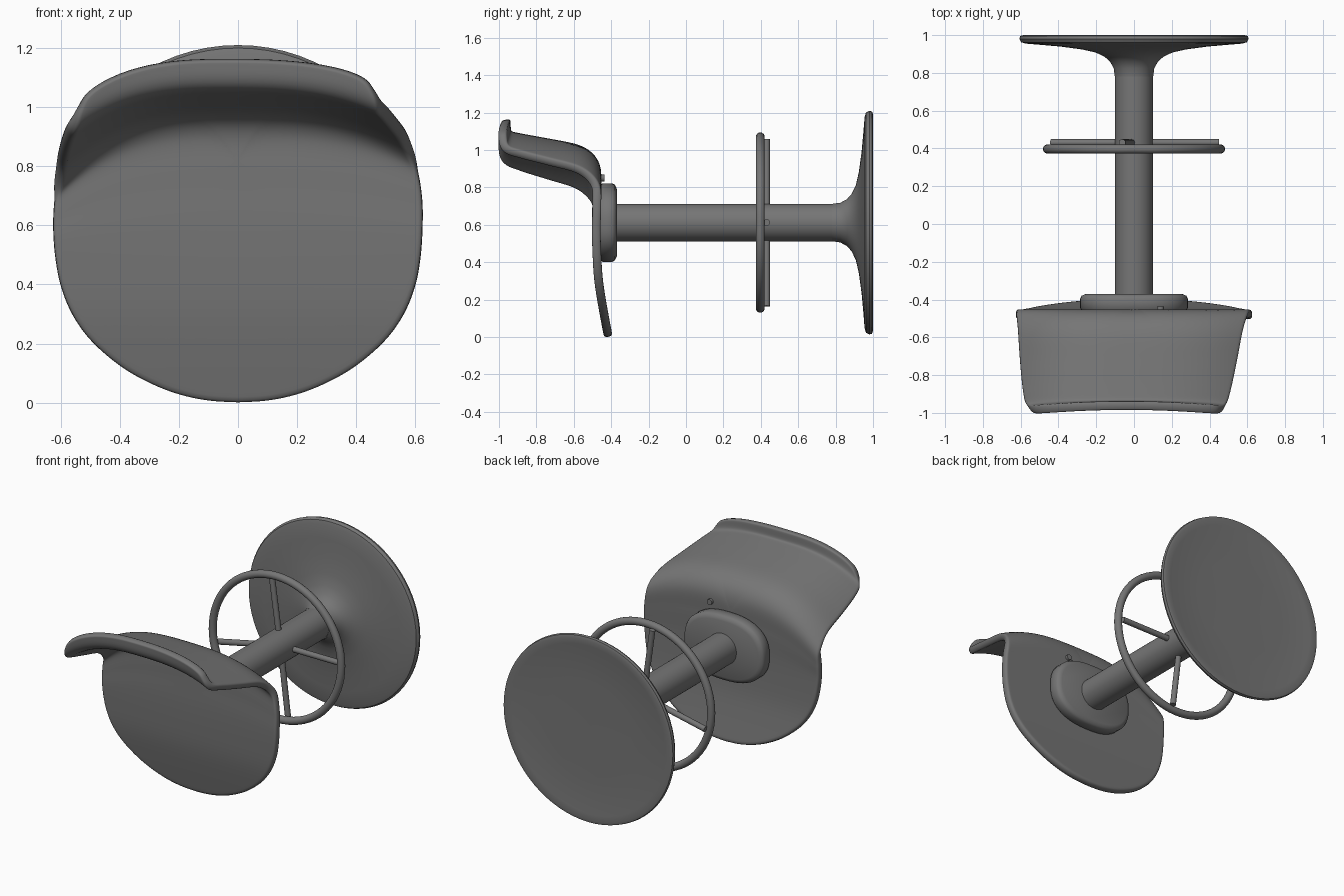
import bpy, bmesh, math
from mathutils import Vector, Matrix

if "Cube" in bpy.data.objects:
    bpy.data.objects.remove(bpy.data.objects["Cube"], do_unlink=True)

AXIS_Z = 0.612

grey = bpy.data.materials.new("mid grey")
grey.use_nodes = True
colour = (0.18, 0.18, 0.18, 1)
grey.diffuse_color = colour
grey.node_tree.nodes["Principled BSDF"].inputs["Base Color"].default_value = colour


def finish(name, bm, angle=40):
    bmesh.ops.recalc_face_normals(bm, faces=bm.faces)
    mesh = bpy.data.meshes.new(name)
    bm.to_mesh(mesh)
    bm.free()
    mesh.materials.append(grey)
    ob = bpy.data.objects.new(name, mesh)
    bpy.context.collection.objects.link(ob)
    bpy.ops.object.select_all(action='DESELECT')
    ob.select_set(True)
    bpy.context.view_layer.objects.active = ob
    bpy.ops.object.shade_smooth_by_angle(angle=math.radians(angle))
    return ob


def spline(pts, t):
    """Smooth curve through 2D points, one unit of t per point."""
    n = len(pts) - 1
    i = max(0, min(int(t), n - 1))
    f = t - i
    b, c = Vector(pts[i]), Vector(pts[i + 1])
    a = Vector(pts[i - 1]) if i > 0 else 2 * b - c
    d = Vector(pts[i + 2]) if i + 2 <= n else 2 * c - b
    return b + 0.5 * f * (c - a + f * (2*a - 5*b + 4*c - d + f * (3*b - a - 3*c + d)))


def smooth(a, b, x):
    k = max(0, min(1, (x - a) / (b - a)))
    return k * k * (3 - 2 * k)


def loft(bm, rings):
    """Join closed rings of points with quads and return the vertex rings."""
    loops = [[bm.verts.new(p) for p in ring] for ring in rings]
    n = len(loops[0])
    for a, b in zip(loops, loops[1:]):
        for i in range(n):
            j = (i + 1) % n
            bm.faces.new((a[i], a[j], b[j], b[i]))
    return loops


def lathe(name, profile, segs=72, cap=True, widen=1):
    """Turn (radius, y) points about the stool's axis."""
    bm = bmesh.new()
    turn = [2 * math.pi * i / segs for i in range(segs)]
    loops = loft(bm, [[(widen * r * math.cos(a), y, AXIS_Z + r * math.sin(a)) for a in turn]
                      for r, y in profile])
    if cap:
        bm.faces.new(loops[0])
        bm.faces.new(loops[-1])
    return finish(name, bm)


def rod(name, radius, depth, place):
    bm = bmesh.new()
    bmesh.ops.create_cone(bm, cap_ends=True, segments=16, radius1=radius, radius2=radius,
                          depth=depth, matrix=place)
    return finish(name, bm)


# Seat shell: a flat outline (half width, path position) bent along a side path
path = [(-.415, 0), (-.445, .16), (-.468, .31), (-.477, .46), (-.48, .61), (-.477, .77),
        (-.484, .92), (-.562, 1.0), (-.73, 1.037), (-.88, 1.065), (-.96, 1.088), (-.978, 1.163)]
outline = [(0, 0), (.1, .04), (.2, .17), (.3, .41), (.4, .77), (.495, 1.3), (.56, 1.9),
           (.6, 2.55), (.618, 3.2), (.625, 4), (.625, 5), (.612, 6), (.59, 7), (.568, 8),
           (.545, 9), (.525, 9.9), (.5, 10.6), (.44, 11), (.2, 11), (0, 11)]


def seat_point(x, t):
    y, z = spline(path, t)
    droop = 0.1 if x > 0 else 0.18
    z -= droop * smooth(2.8, 6.8, t) * abs(x / 0.56) ** 2.8
    y += 0.015 * smooth(9, 11, t) * (1 - (x / 0.4) ** 2)
    return (x - 0.04 * smooth(4.5, 10, t), y, z)


steps = 4 * (len(outline) - 1)
half = [spline(outline, i / 4) for i in range(steps + 1)]
edge = half + [Vector((-p.x, p.y)) for p in reversed(half[1:-1])]
mid = Vector((0, 5.3))
scales = [i / 16 for i in range(1, 16)] + [0.975, 1]
bm = bmesh.new()
loops = loft(bm, [[seat_point(*(mid + (p - mid) * s)) for p in edge] for s in scales])
hub = bm.verts.new(seat_point(*mid))
for i, v in enumerate(loops[0]):
    bm.faces.new((hub, v, loops[0][(i + 1) % len(edge)]))
seat = finish("seat_shell", bm, 180)
solid = seat.modifiers.new("thickness", 'SOLIDIFY')
solid.thickness = 0.046
solid.offset = 0
rounding = seat.modifiers.new("rounding", 'SUBSURF')
rounding.levels = rounding.render_levels = 1

# Mounting plate: rounded oblong with softened edges
bm = bmesh.new()


def oblong(shrink, y, n=64):
    ring = []
    for i in range(n):
        a = 2 * math.pi * i / n
        c, s = math.cos(a), math.sin(a)
        ring.append(((0.285 - shrink) * math.copysign(abs(c) ** 0.83, c), y,
                     AXIS_Z + (0.21 - shrink) * math.copysign(abs(s) ** 0.83, s)))
    return ring


loops = loft(bm, [oblong(0.02, -0.47), oblong(0, -0.445), oblong(0, -0.395),
                  oblong(0.008, -0.38), oblong(0.03, -0.37)])
bm.faces.new(loops[0])
bm.faces.new(loops[-1])
finish("mounting_plate", bm)

# Small screw in the back of the seat
rod("seat_screw", 0.018, 0.03,
    Matrix.Translation((0.14, -0.452, 0.85)) @ Matrix.Rotation(math.pi / 2, 4, 'X'))

# Column and flared base
lathe("column", [(.1, -.4), (.1, .84)])
flare = [(.1, .78), (.106, .825), (.125, .86), (.153, .885), (.2, .908), (.27, .924),
         (.38, .939), (.48, .948), (.565, .955), (.588, .962), (.598, .98), (.594, .995),
         (.577, 1)]
lathe("flared_base", flare + [(.54, .994), (.3, .99), (.02, .988)], widen=1.015)

# Foot ring: small circle swept round the axis
tube = [2 * math.pi * i / 16 for i in range(17)]
ring = lathe("foot_ring", [(0.458 + 0.024 * math.cos(a), 0.397 + 0.024 * math.sin(a))
                           for a in tube], cap=False)
bm = bmesh.new()
bm.from_mesh(ring.data)
bmesh.ops.remove_doubles(bm, verts=bm.verts, dist=0.0001)
bm.to_mesh(ring.data)
bm.free()

# Four slightly uneven spokes between column and foot ring
for side, angle in (("left", 0), ("upper", 98), ("right", 192), ("lower", 277)):
    rod(side + "_spoke", 0.018, 0.37,
        Matrix.Translation((0, 0.431, AXIS_Z))
        @ Matrix.Rotation(-math.radians(angle), 4, 'Y')
        @ Matrix.Translation((0.265, 0, 0)) @ Matrix.Rotation(math.pi / 2, 4, 'Y'))
